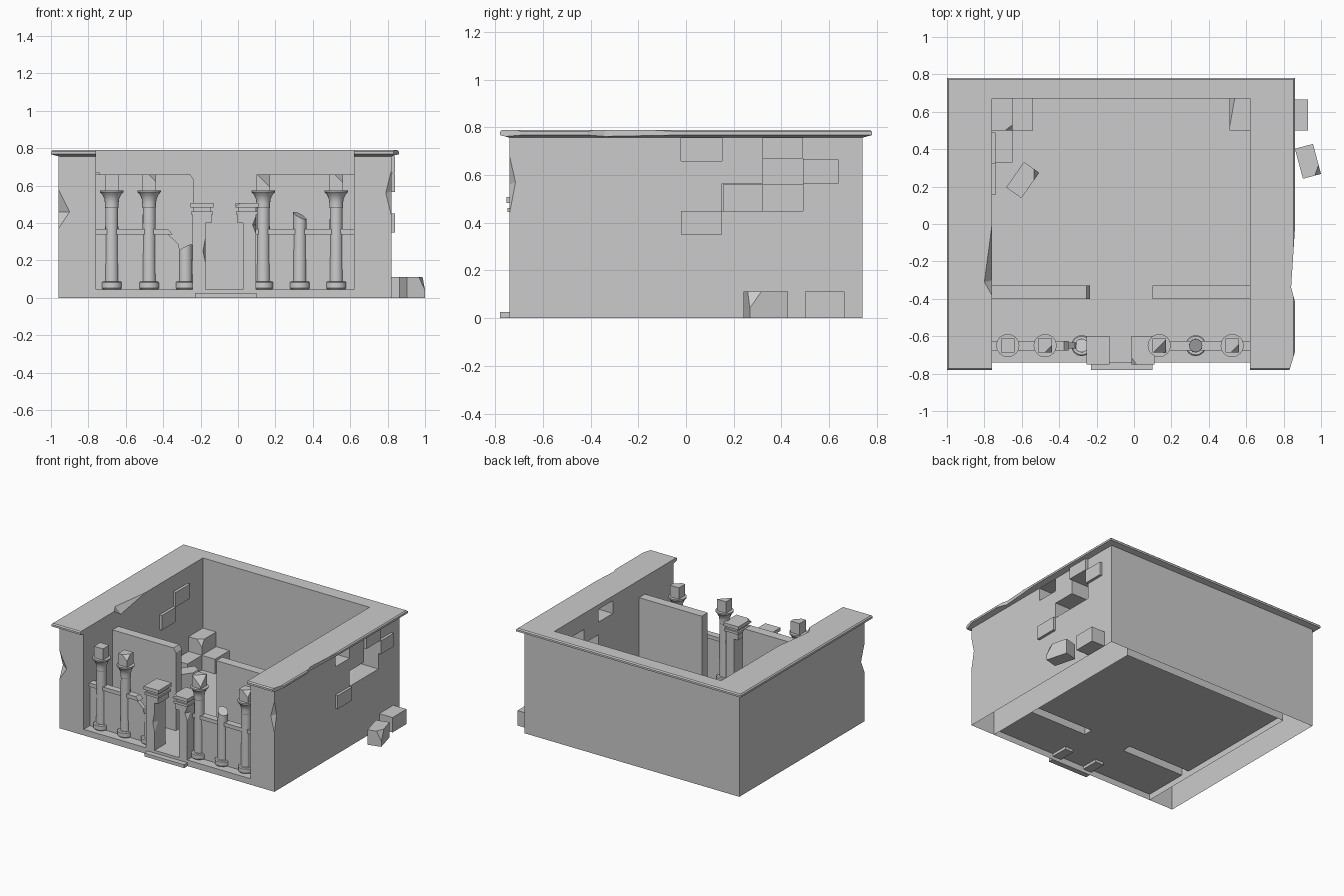
import bpy, bmesh, math
from mathutils import Vector, Matrix
from itertools import product

if "Cube" in bpy.data.objects:
    bpy.data.objects.remove(bpy.data.objects["Cube"])


def make(name, bm):
    bmesh.ops.recalc_face_normals(bm, faces=bm.faces[:])
    me = bpy.data.meshes.new(name)
    bm.to_mesh(me)
    bm.free()
    ob = bpy.data.objects.new(name, me)
    bpy.context.collection.objects.link(ob)
    return ob


def hull(name, pts):
    bm = bmesh.new()
    for p in pts:
        bm.verts.new(p)
    bmesh.ops.convex_hull(bm, input=bm.verts[:])
    bmesh.ops.dissolve_limit(bm, angle_limit=0.01, verts=bm.verts[:], edges=bm.edges[:])
    return make(name, bm)


def box_points(x0, x1, y0, y1, z0, z1):
    return list(product((x0, x1), (y0, y1), (z0, z1)))


def box(name, x0, x1, y0, y1, z0, z1, chip=None, size=(.04, .04, .04)):
    """Box; chip=(sx,sy,sz) breaks off that corner by size along each edge."""
    pts = []
    for p in box_points(x0, x1, y0, y1, z0, z1):
        sign = (1 if p[0] == x1 else -1, 1 if p[1] == y1 else -1, 1 if p[2] == z1 else -1)
        if sign == chip:
            for i in range(3):
                q = list(p)
                q[i] -= sign[i] * size[i]
                pts.append(q)
        else:
            pts.append(p)
    return hull(name, pts)


def prism(name, outline, y0, y1):
    """Outline in x,z extruded along y."""
    bm = bmesh.new()
    f = bm.faces.new([bm.verts.new((x, y0, z)) for x, z in outline])
    r = bmesh.ops.extrude_face_region(bm, geom=[f])
    bmesh.ops.translate(bm, vec=(0, y1 - y0, 0),
                        verts=[v for v in r['geom'] if isinstance(v, bmesh.types.BMVert)])
    return make(name, bm)


def cut(ob, cutters):
    for pts in cutters:
        m = ob.modifiers.new("cut", 'BOOLEAN')
        m.operation, m.solver = 'DIFFERENCE', 'EXACT'
        m.object = hull("cutter", pts)
        m.object.hide_render = True
    me = bpy.data.meshes.new_from_object(ob.evaluated_get(bpy.context.evaluated_depsgraph_get()))
    for m in list(ob.modifiers):
        c = m.object
        ob.modifiers.remove(m)
        bpy.data.objects.remove(c)
    ob.data = me


def open_bottom(ob):
    bm = bmesh.new()
    bm.from_mesh(ob.data)
    low = min(v.co.z for v in bm.verts) + 1e-4
    bmesh.ops.delete(bm, context='FACES',
                     geom=[f for f in bm.faces if all(v.co.z < low for v in f.verts)])
    bm.to_mesh(ob.data)
    bm.free()


# U-shaped outer wall with flared cornice
bm = bmesh.new()
rings = []
for d, z in ((0, 0), (0, .757), (.04, .768), (.04, .782), (.032, .79)):
    f, b, l, r = -.74 - d, .74 + d, -.96 - d, .82 + d
    u = [(l, f), (-.76, f), (-.76, .67), (.62, .67), (.62, f), (r, f), (r, b), (l, b)]
    rings.append([bm.verts.new((x, y, z)) for x, y in u])
for a, b in zip(rings, rings[1:]):
    for i in range(8):
        j = (i + 1) % 8
        bm.faces.new((a[i], a[j], b[j], b[i]))
bm.faces.new(rings[0])
bm.faces.new(rings[-1])
walls = make("outer_wall", bm)
cut(walls, [
    # missing stones through the right wall
    box_points(.5, 1, -.02, .15, .66, .755),
    box_points(.5, 1, .32, .49, .56, .67),
    box_points(.5, 1, .15, .49, .45, .565),
    # chipped front corners
    [(-.96, -.74, .37), (-.96, -.74, .58), (-.90, -.74, .46), (-.96, -.70, .46), (-1.02, -.8, .46)],
    [(.82, -.74, .44), (.82, -.74, .68), (.79, -.74, .56), (.82, -.715, .57), (.88, -.8, .56)],
    # damaged cornice and inner edge
    [(x, y, z) for x, y in ((.862, 0), (.84, -.34), (.862, -.42), (.95, -.2)) for z in (.758, .85)],
    [(x, y, z) for x, y in ((.862, -.68), (.83, -.785), (.95, -.9)) for z in (.758, .85)],
    [(-.76, -.01, .79), (-.80, -.31, .79), (-.76, -.38, .79), (-.76, -.3, .74), (-.72, -.25, .83)],
])
open_bottom(walls)

# Floor panels, leaving slots under the partitions, plus front edge and step
bm = bmesh.new()
Z = .045
for x0, x1, y0, y1 in ((-.76, .62, -.74, -.4), (-.24, .1, -.4, -.33), (-.76, .62, -.33, .67)):
    bm.faces.new([bm.verts.new(p) for p in ((x0, y0, Z), (x1, y0, Z), (x1, y1, Z), (x0, y1, Z))])
bm.faces.new([bm.verts.new(p) for p in ((-.76, -.74, 0), (.62, -.74, 0), (.62, -.74, Z), (-.76, -.74, Z))])
make("floor", bm)
box("door_step", -.23, .1, -.78, -.74, 0, .025)

# Partition walls behind the colonnade
for ob in (prism("partition_left", [(-.76, Z), (-.235, Z), (-.235, .63), (-.255, .66), (-.76, .66)], -.4, -.33),
           box("partition_right", .1, .62, -.4, -.33, Z, .66)):
    open_bottom(ob)

# Columns
BASE = [(.05, Z), (.056, .052), (.056, .082), (.05, .088), (.037, .088)]
TOP = [(.034, .48), (.037, .485), (.037, .51), (.04, .53), (.05, .552), (.062, .565), (.062, .575)]
CY = -.65


def column(name, x, broken=None, tilt=(0, 0)):
    prof = BASE + (TOP if broken is None else [(.035, .48)])
    n = 16
    bm = bmesh.new()
    rs = [[bm.verts.new((x + r * math.cos(2 * math.pi * i / n), CY + r * math.sin(2 * math.pi * i / n), z))
           for i in range(n)] for r, z in prof]
    for a, b in zip(rs, rs[1:]):
        for i in range(n):
            j = (i + 1) % n
            bm.faces.new((a[i], a[j], b[j], b[i]))
    bm.faces.new(rs[0])
    bm.faces.new(rs[-1])
    if broken is not None:
        bmesh.ops.bisect_plane(bm, geom=bm.verts[:] + bm.edges[:] + bm.faces[:], dist=1e-5,
                               plane_co=(x, CY, broken), plane_no=(tilt[0], tilt[1], 1), clear_outer=True)
        bmesh.ops.holes_fill(bm, edges=[e for e in bm.edges if e.is_boundary])
    ob = make(name, bm)
    for p in ob.data.polygons:
        p.use_smooth = True
    bpy.context.view_layer.objects.active = ob
    ob.select_set(True)
    bpy.ops.object.shade_smooth_by_angle(angle=math.radians(30))
    ob.select_set(False)


for i, (x, chip, s) in enumerate(((-.675, None, 0), (-.475, (1, -1, 1), .04),
                                  (.135, (1, -1, 1), .07), (.525, (1, -1, 1), .045))):
    column(f"column_{i}", x)
    box(f"column_block_{i}", x - .037, x + .037, CY - .037, CY + .037, .575, .66, chip, (s, s, s))
column("broken_column_low", -.28, .265, (-.5, .3))
column("broken_column_high", .33, .44, (.5, -.3))

# Low screens between the columns with coping
prism("screen_left", [(-.76, Z), (-.24, Z), (-.24, .2), (-.31, .25), (-.32, .29), (-.375, .34), (-.76, .34)],
      CY - .016, CY + .016)
prism("coping_left", [(-.76, .34), (-.35, .34), (-.375, .368), (-.76, .368)], CY - .025, CY + .025)
box("screen_right", .06, .62, CY - .016, CY + .016, Z, .34)
box("coping_right", .09, .62, CY - .025, CY + .025, .34, .368)

# Door jambs: step out toward the opening above, topped by a layered cap
MID = -.0725
for side, name in ((-1, "left"), (1, "right")):
    X = lambda d: MID + side * d
    jamb = prism("jamb_" + name, [(X(.1), .025), (X(.17), .025), (X(.17), .45), (X(.07), .45),
                                  (X(.07), .4), (X(.1), .4)], -.74, -.61)
    if side < 0:
        cut(jamb, [[(X(.1), -.74, .18), (X(.1), -.74, .33), (X(.115), -.74, .25),
                    (X(.1), -.70, .25), (X(.06), -.78, .25)]])
    else:
        cut(jamb, [[(X(.17), -.74, .34), (X(.17), -.74, .44), (X(.15), -.74, .39),
                    (X(.17), -.70, .39), (X(.21), -.78, .39)]])
    for k, (e, z0, z1) in enumerate(((.008, .445, .463), (-.004, .463, .483), (.012, .483, .508))):
        xa, xb = sorted((X(.07 - e), X(.17 + e)))
        chip = (-1, -1, 1) if side > 0 and k == 2 else None
        box(f"jamb_cap_{name}_{k}", xa, xb, -.74 - e, -.61 + e, z0, z1, chip, (.03, .04, .02))

# Stones standing proud of the wall faces
box("proud_stone_a", .8, .84, .32, .49, .67, .757)
box("proud_stone_b", .8, .84, .49, .64, .565, .665)
box("proud_stone_c", .8, .84, -.02, .15, .35, .45)
box("proud_stone_d", -.78, -.74, .32, .49, .56, .67)
box("proud_stone_e", -.78, -.74, .155, .32, .45, .56)

# Fallen stones
box("fallen_stone_a", .82, .93, .5, .665, 0, .112)
box("fallen_stone_b", -.65, -.54, .5, .67, Z, .155)
box("fallen_stone_c", -.76, -.65, .5, .67, Z, .155)
box("fallen_stone_d", -.76, -.65, .5, .67, .155, .265, (1, -1, 1), (.04, .03, .05))
box("fallen_stone_e", -.76, -.65, .33, .5, Z, .155)
box("fallen_stone_f", .51, .62, .5, .67, Z, .155, (-1, 1, 1), (.028, .16, .06))
for name, x, y, z, ang in (("loose_stone_outside", .93, .335, 0, 15), ("loose_stone_inside", -.595, .235, Z, -35)):
    ob = box(name, -.05, .05, -.083, .083, 0, .112, (1, -1 if ang > 0 else 1, 1), (.035, .05, .07))
    ob.location = (x, y, z)
    ob.rotation_euler.z = math.radians(ang)
